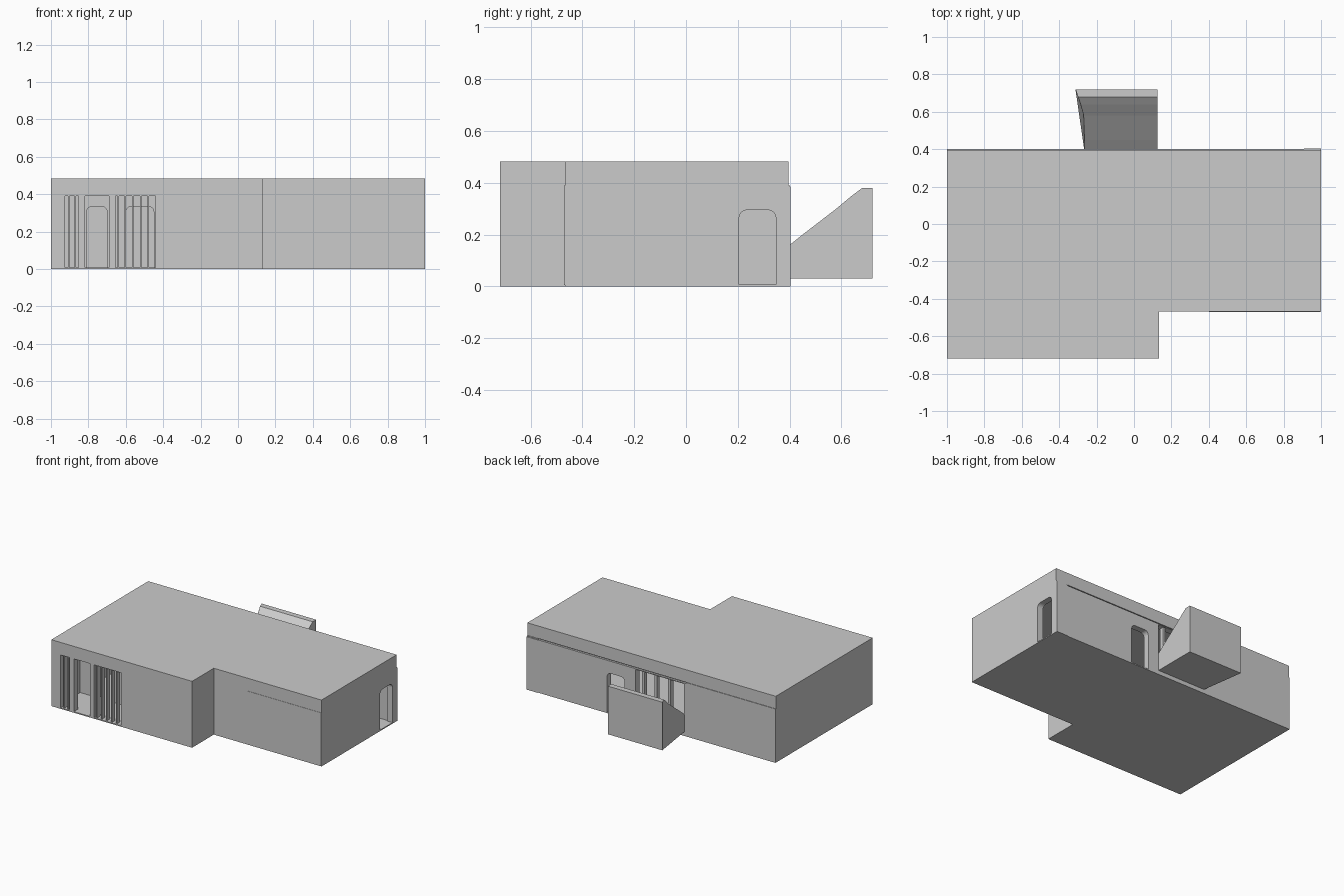
import bpy, bmesh, math

if "Cube" in bpy.data.objects:
    bpy.data.objects.remove(bpy.data.objects["Cube"])

T = 0.045          # wall thickness
WALL_TOP = 0.392
ROOF_TOP = 0.483


def prism(name, pts, axis, a, b, hide=False):
    """Extrude a 2D outline along an axis from a to b."""
    def place(p, d):
        return {'x': (d, p[0], p[1]), 'y': (p[0], d, p[1]), 'z': (p[0], p[1], d)}[axis]
    bm = bmesh.new()
    lo = [bm.verts.new(place(p, a)) for p in pts]
    hi = [bm.verts.new(place(p, b)) for p in pts]
    bm.faces.new(lo)
    bm.faces.new(hi)
    n = len(pts)
    for i in range(n):
        j = (i + 1) % n
        bm.faces.new((lo[i], lo[j], hi[j], hi[i]))
    bmesh.ops.recalc_face_normals(bm, faces=bm.faces)
    me = bpy.data.meshes.new(name)
    bm.to_mesh(me)
    bm.free()
    ob = bpy.data.objects.new(name, me)
    bpy.context.collection.objects.link(ob)
    ob.hide_render = hide
    return ob


def rect(u0, u1, v0, v1):
    return [(u0, v0), (u1, v0), (u1, v1), (u0, v1)]


def box(name, x0, x1, y0, y1, z0, z1, hide=False):
    return prism(name, rect(x0, x1, y0, y1), 'z', z0, z1, hide)


def door_outline(u0, u1, v0, v1, r=0.03, n=5):
    """Doorway with rounded upper corners."""
    pts = [(u0, v0), (u1, v0)]
    for cx, start in ((u1 - r, 0), (u0 + r, 90)):
        for i in range(n + 1):
            a = math.radians(start + 90 * i / n)
            pts.append((cx + r * math.cos(a), v1 - r + r * math.sin(a)))
    return pts


def cut(target, cutters):
    """Subtract cutters, bake the result, remove the helpers."""
    for c in cutters:
        m = target.modifiers.new("opening", 'BOOLEAN')
        m.operation = 'DIFFERENCE'
        m.solver = 'EXACT'
        m.object = c
    dg = bpy.context.evaluated_depsgraph_get()
    dg.update()
    me = bpy.data.meshes.new_from_object(target.evaluated_get(dg))
    target.modifiers.clear()
    target.data = me
    for c in cutters:
        bpy.data.objects.remove(c)


def footprint(inset=0.0, back=0.40):
    i = inset
    return [(-1 + i, -0.718 + i), (0.133 - i, -0.718 + i), (0.133 - i, -0.468 + i),
            (1 - i, -0.468 + i), (1 - i, back - i), (-1 + i, back - i)]


# Outer walls: hollow shell with floor, doors, windows and the rear shadow gap
walls = prism("outer_walls", footprint(), 'z', 0, WALL_TOP)
cutters = [prism("room_cutter", footprint(T), 'z', 0.008, 0.5, True)]
for x0, x1 in ((-0.925, -0.852), (-0.818, -0.69), (-0.656, -0.44)):
    cutters.append(box("front_cutter", x0, x1, -0.8, -0.64, 0.008, 0.5, True))
cutters.append(prism("side_door_cutter", door_outline(0.205, 0.347, 0.008, 0.295),
                     'x', 0.9, 1.1, True))
cutters.append(prism("rear_door_cutter", door_outline(0.213, 0.355, 0.008, 0.295),
                     'y', 0.3, 0.5, True))
cutters.append(box("rear_window_cutter", -0.265, 0.125, 0.3, 0.5, 0.03, 0.378, True))
cutters.append(box("shadow_gap_cutter", -0.28, 0.91, 0.385, 0.5, 0.384, 0.5, True))
cut(walls, cutters)

# Flat roof slab with deep fascia
prism("roof_slab", footprint(0, 0.396), 'z', WALL_TOP, ROOF_TOP)

# Partition between the front room and the main hall, with two doorways
partition = box("inner_partition", -1 + T, 0.133 - T, -0.45, -0.42, 0.008, WALL_TOP)
cut(partition, [
    prism("inner_door_cutter", door_outline(x0, x1, 0, 0.335, 0.03), 'y', -0.6, -0.3, True)
    for x0, x1 in ((-0.81, -0.70), (-0.60, -0.45))])

# Slender fins in the front openings
for x in (-0.905, -0.87, -0.64, -0.602, -0.562, -0.52, -0.48):
    box("front_fin", x - 0.004, x + 0.004, -0.71, -0.675, 0.008, WALL_TOP)

# Mullions in the rear window
for x in (-0.14, -0.03, 0.07):
    box("rear_mullion", x - 0.01, x + 0.01, 0.36, 0.39, 0.03, 0.384)

# Thin cladding panels: rear corner and recessed front
box("rear_corner_panel", 0.91, 1.0, 0.39, 0.404, 0, 0.385)
box("front_panel", 0.40, 0.998, -0.470, -0.46, 0.006, 0.39)

# Rear wedge-shaped hood; its left side flares outward
profile = [(0.39, 0.03), (0.72, 0.03), (0.72, 0.38), (0.68, 0.38), (0.64, 0.35),
           (0.58, 0.30), (0.45, 0.20), (0.40, 0.16), (0.39, 0.155)]
hood = prism("rear_hood", profile, 'x', -0.265, 0.125)
flare = {0.72: 0.048, 0.68: 0.034, 0.64: 0.02, 0.58: 0.004}
for v in hood.data.vertices:
    if v.co.x < 0:
        v.co.x -= flare.get(round(v.co.y, 2), 0)
